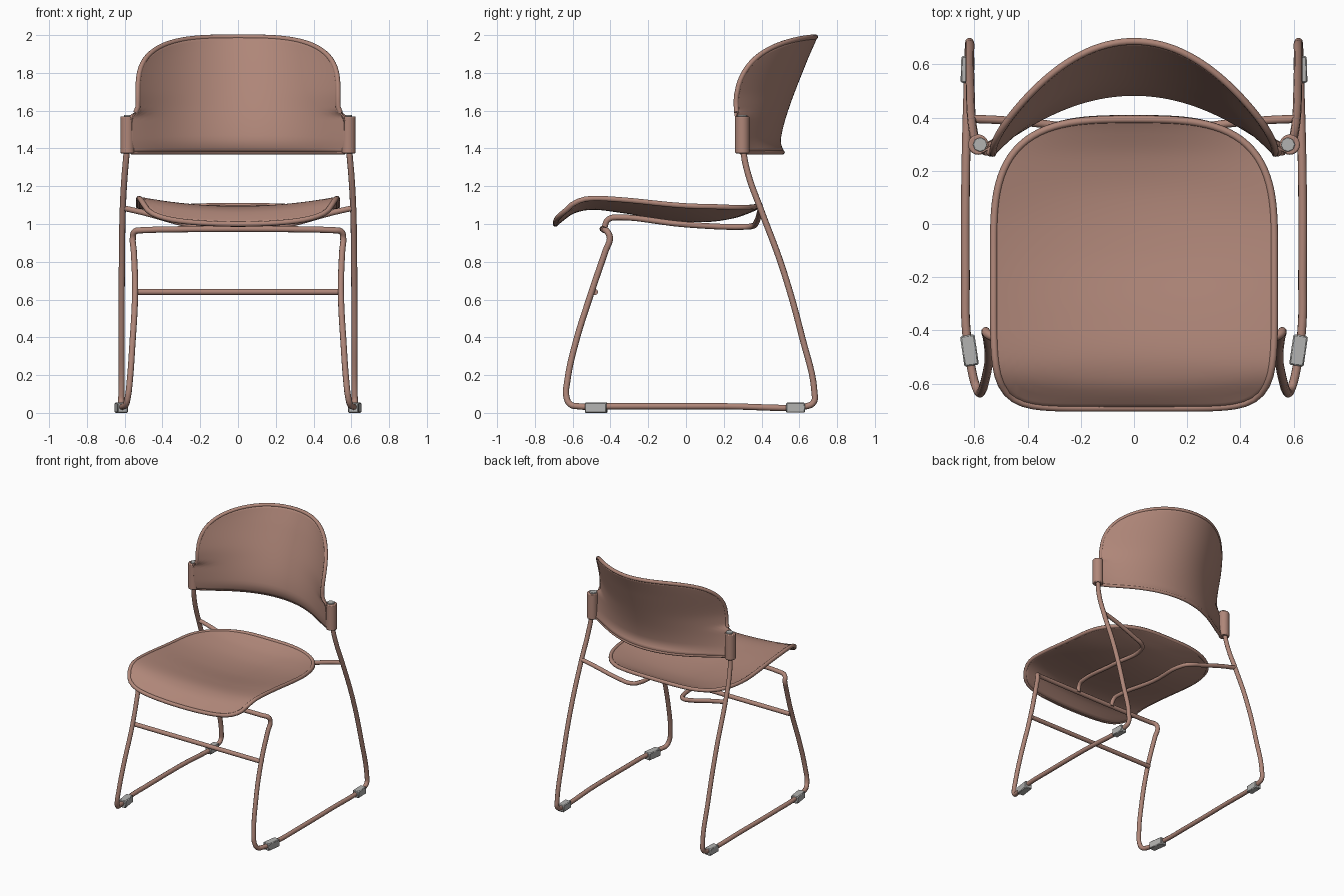
import bpy, bmesh, math
from mathutils import Vector

if "Cube" in bpy.data.objects:
    bpy.data.objects.remove(bpy.data.objects["Cube"])


def material(name, rgb):
    m = bpy.data.materials.new(name)
    m.diffuse_color = (*rgb, 1)
    m.use_nodes = True
    m.node_tree.nodes["Principled BSDF"].inputs["Base Color"].default_value = m.diffuse_color
    return m


BROWN = material("dusty brown", (0.43, 0.24, 0.19))
GREY = material("light grey", (0.45, 0.45, 0.44))


def activate(ob):
    bpy.ops.object.select_all(action='DESELECT')
    ob.select_set(True)
    bpy.context.view_layer.objects.active = ob


def finish(ob, mat):
    ob.data.materials.clear()
    ob.data.materials.append(mat)
    activate(ob)
    bpy.ops.object.shade_smooth_by_angle(angle=math.radians(40))
    return ob


def interp(pts, t):
    """Smooth curve through (t, value) pairs."""
    n = len(pts)
    t = min(max(t, pts[0][0]), pts[-1][0])
    i = next(k for k in range(n - 1) if t <= pts[k + 1][0])

    def slope(k):
        a, b = pts[max(k - 1, 0)], pts[min(k + 1, n - 1)]
        return (b[1] - a[1]) / (b[0] - a[0])
    (t0, v0), (t1, v1) = pts[i], pts[i + 1]
    h = t1 - t0
    s = (t - t0) / h
    return ((2*s**3 - 3*s**2 + 1) * v0 + (s**3 - 2*s**2 + s) * h * slope(i)
            + (3*s**2 - 2*s**3) * v1 + (s**3 - s**2) * h * slope(i + 1))


def tube(name, pts, radius, cyclic=False, smooth=True, res=6):
    cu = bpy.data.curves.new(name, 'CURVE')
    cu.dimensions = '3D'
    cu.bevel_depth = radius
    cu.bevel_resolution = 3
    cu.use_fill_caps = True
    cu.resolution_u = res
    sp = cu.splines.new('BEZIER' if smooth else 'POLY')
    points = sp.bezier_points if smooth else sp.points
    points.add(len(pts) - 1)
    for p, co in zip(points, pts):
        if smooth:
            p.co = co
            p.handle_left_type = p.handle_right_type = 'AUTO'
        else:
            p.co = (*co, 1)
    sp.use_cyclic_u = cyclic
    ob = bpy.data.objects.new(name, cu)
    bpy.context.collection.objects.link(ob)
    activate(ob)
    bpy.ops.object.convert(target='MESH')
    return finish(bpy.context.object, BROWN)


def shell(name, verts, faces, thickness, offset):
    me = bpy.data.meshes.new(name)
    me.from_pydata(verts, [], faces)
    ob = bpy.data.objects.new(name, me)
    bpy.context.collection.objects.link(ob)
    m = ob.modifiers.new("thickness", 'SOLIDIFY')
    m.thickness, m.offset = thickness, offset
    return finish(ob, BROWN)


def flip(p):
    return (-p[0], p[1], p[2])


# Continuous bent-tube frame: rear post, floor runner, front leg, front crossbar
half = [(.585, .30, 1.54), (.59, .305, 1.38), (.60, .33, 1.26), (.61, .395, 1.08),
        (.615, .51, .77), (.617, .615, .4), (.617, .68, .11), (.619, .675, .055),
        (.62, .635, .035), (.632, .2, .035), (.633, -.2, .035), (.63, -.40, .035),
        (.605, -.57, .035), (.593, -.612, .045), (.583, -.633, .085), (.573, -.628, .17),
        (.56, -.59, .35), (.545, -.5, .64), (.552, -.425, .86), (.557, -.403, .925),
        (.548, -.415, .958), (.51, -.43, .967)]
tube("bent_frame", half + [flip(p) for p in reversed(half)], .0165)

# Lower brace between the front legs
tube("front_brace", [(-.545, -.482, .64), (.545, -.482, .64)], .0165)

# Seat support bars
bar = [(.61, .395, 1.085), (.5, .39, 1.06), (.3, .37, 1.005), (.23, .355, .99),
       (.19, .315, .985), (.185, 0, .997), (.165, -.36, 1.035), (.16, -.41, 1.025),
       (.155, -.43, .985), (.155, -.43, .967)]
tube("seat_support_right", bar, .0155)
tube("seat_support_left", [flip(p) for p in bar], .0155)

# Seat: dished shell with a rolled front lip
SEAT_MID = [(-.7, 1.0), (-.66, 1.035), (-.6, 1.075), (-.5, 1.095), (-.35, 1.08),
            (-.1, 1.04), (.1, 1.03), (.25, 1.05), (.35, 1.085), (.4, 1.11)]
SEAT_SIDE = [(-.7, 1.05), (-.64, 1.085), (-.6, 1.12), (-.53, 1.145), (-.35, 1.14),
             (0, 1.108), (.2, 1.11), (.4, 1.12)]


def seat_point(angle, r):
    c, s = math.cos(angle), math.sin(angle)
    n, b = (3.2, .5) if s > 0 else (7, .6)
    k = r * (abs(c)**n + abs(s)**n) ** (-1 / n)
    x, y = .535 * c * k, -.1 + b * s * k
    a, e = interp(SEAT_MID, y), interp(SEAT_SIDE, y)
    return (x, y, a + (e - a) * (x / .535)**2)


SEG, RINGS = 128, 24
verts = [seat_point(0, 0)]
verts += [seat_point(2 * math.pi * j / SEG, i / RINGS)
          for i in range(1, RINGS + 1) for j in range(SEG)]
faces = [(0, 1 + j, 1 + (j + 1) % SEG) for j in range(SEG)]
for i in range(RINGS - 1):
    for j in range(SEG):
        a, b = 1 + i * SEG + j, 1 + i * SEG + (j + 1) % SEG
        faces.append((a, a + SEG, b + SEG, b))
shell("seat", verts, faces, .02, -1)
rim = [Vector(seat_point(2 * math.pi * j / SEG, .985)) - Vector((0, 0, .009))
       for j in range(SEG)]
tube("seat_rim", rim, .014, cyclic=True, smooth=False)

# Backrest: curved shell with a domed top, widening into the post sleeves
BACK_MID = [(1.375, .515), (1.40, .50), (1.45, .492), (1.6, .53), (1.85, .625), (2, .69)]
BACK_SIDE = [(1.375, .29), (1.45, .277), (1.6, .267), (1.7, .27), (1.9, .327), (2, .345)]


def back_point(u, v):
    s = math.sin(u * math.pi / 2)
    top = 1.68 + .31 * max(0, 1 - abs(s)**3.2) ** (1 / 3.2)
    z = 1.38 + (top - 1.38) * v
    a, e = interp(BACK_MID, z), interp(BACK_SIDE, z)
    widen = min(max((1.6 - z) / .03, 0), 1)
    x = .53 * s + math.copysign(.035 * abs(s)**12 * widen, s)
    return (x, a + (e - a) * s * s, z)


COLS, ROWS = 64, 28
verts = [back_point(2 * i / COLS - 1, j / ROWS)
         for i in range(COLS + 1) for j in range(ROWS + 1)]
faces = []
for i in range(COLS):
    for j in range(ROWS):
        a = i * (ROWS + 1) + j
        faces.append((a, a + ROWS + 1, a + ROWS + 2, a + 1))
shell("backrest", verts, faces, .02, 0)
edge = [back_point(-1, v / 10) for v in range(7, 10)]
edge += [back_point(2 * i / COLS - 1, 1) for i in range(COLS + 1)]
edge += [back_point(1, v / 10) for v in range(9, 6, -1)]
tube("backrest_top_rim", edge, .0135, smooth=False)
tube("backrest_bottom_rim", [back_point(2 * i / COLS - 1, 0) for i in range(COLS + 1)],
     .0115, smooth=False)


def cylinder(name, loc, radius, height, sides, mat, bevel):
    bpy.ops.mesh.primitive_cylinder_add(vertices=sides, radius=radius, depth=height, location=loc)
    ob = bpy.context.object
    ob.name = name
    m = ob.modifiers.new("soft edge", 'BEVEL')
    m.width, m.segments = bevel, 2
    return finish(ob, mat)


def foot(name, loc, size, turn):
    bpy.ops.mesh.primitive_cube_add(size=1, location=loc, rotation=(0, 0, turn))
    ob = bpy.context.object
    ob.name = name
    ob.scale = size
    bpy.ops.object.transform_apply(location=False, rotation=False, scale=True)
    m = ob.modifiers.new("soft edge", 'BEVEL')
    m.width, m.segments = .005, 1
    return finish(ob, mat=GREY)


# Post sleeves with caps, and glides on the runners
for side, s in (("right", 1), ("left", -1)):
    cylinder("post_sleeve_" + side, (s * .585, .298, 1.472), .038, .196, 32, BROWN, .006)
    cylinder("sleeve_cap_" + side, (s * .578, .298, 1.572), .027, .012, 8, GREY, .003)
    foot("front_glide_" + side, (s * .618, -.475, .0275), (.055, .115, .055), -s * .146)
    foot("rear_glide_" + side, (s * .625, .58, .0275), (.05, .10, .053), s * .03)
